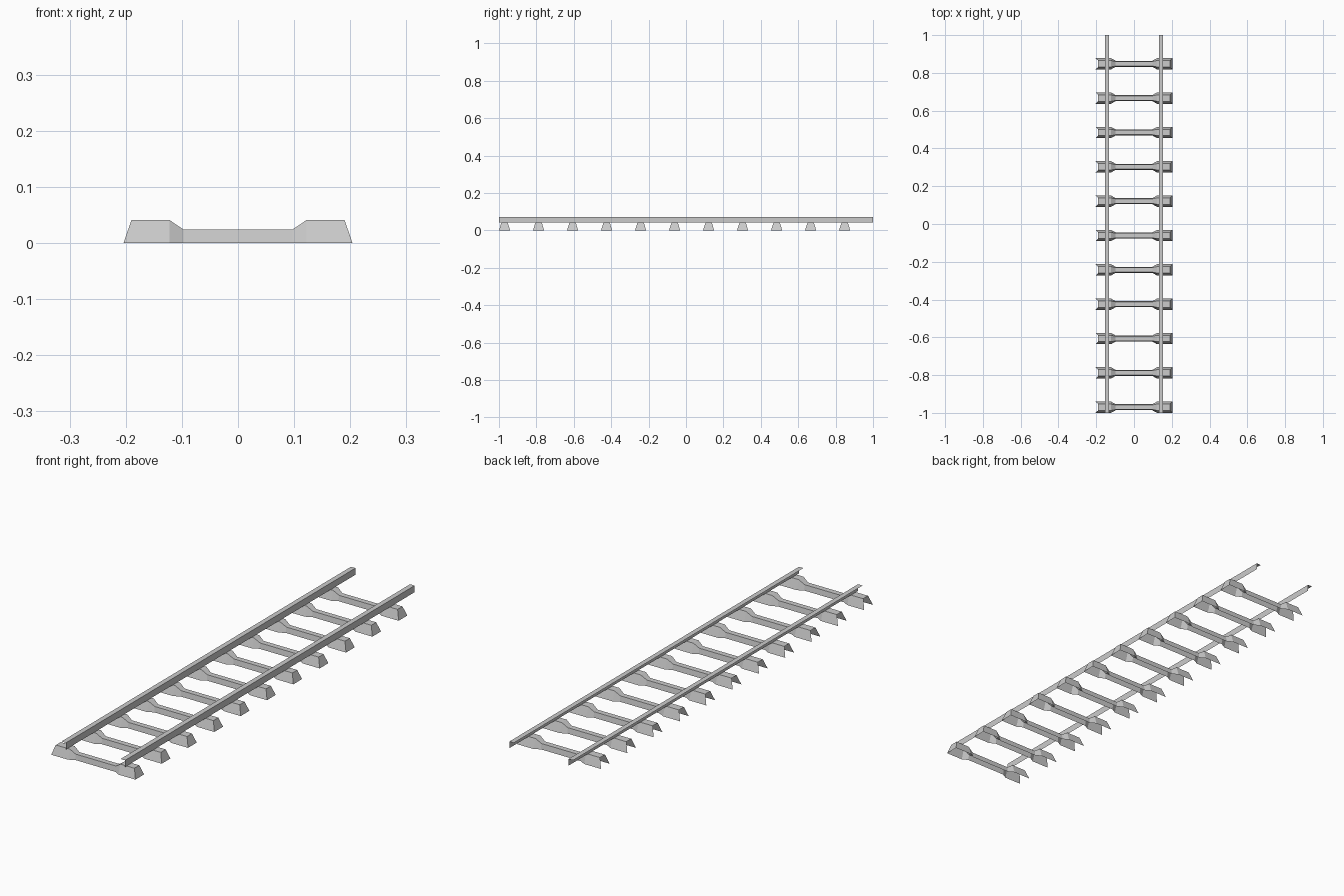
import bpy

if "Cube" in bpy.data.objects:
    bpy.data.objects.remove(bpy.data.objects["Cube"])


def shell(name, stations, cap_end=False):
    """Skin matching cross-sections into an open sheet, optionally capping the last one."""
    n = len(stations[0])
    verts = [p for s in stations for p in s]
    faces = []
    for i in range(len(stations) - 1):
        a, b = i * n, (i + 1) * n
        faces += [(a + j, b + j, b + j + 1, a + j + 1) for j in range(n - 1)]
    if cap_end:
        last = (len(stations) - 1) * n
        faces.append(tuple(range(last, last + n)))
    mesh = bpy.data.meshes.new(name)
    mesh.from_pydata(verts, [], faces)
    ob = bpy.data.objects.new(name, mesh)
    bpy.context.collection.objects.link(ob)
    return ob


# Sleeper half profile: bottom x, top x, top z, bottom half width, top half width
half = [
    (0.204, 0.190, 0.041, 0.030, 0.017),
    (0.122, 0.122, 0.041, 0.030, 0.017),
    (0.097, 0.097, 0.024, 0.016, 0.012),
]
profile = [(-bx, -tx, z, b, t) for bx, tx, z, b, t in half] + half[::-1]

# Sleepers: hollow underneath, closed at the right end only
pitch = 2 / 11
for i in range(11):
    y = -0.97 + i * pitch
    stations = [[(bx, y - b, 0), (tx, y - t, z), (tx, y + t, z), (bx, y + b, 0)]
                for bx, tx, z, b, t in profile]
    shell(f"sleeper_{i + 1}", stations, cap_end=True)

# Rails: thin angle section made of a top strip and a right-hand side
for side, x in (("left", -0.143), ("right", 0.143)):
    stations = [[(x + 0.011, y, 0.042), (x + 0.011, y, 0.071), (x - 0.011, y, 0.071)]
                for y in (1, -1)]
    shell(f"{side}_rail", stations)
